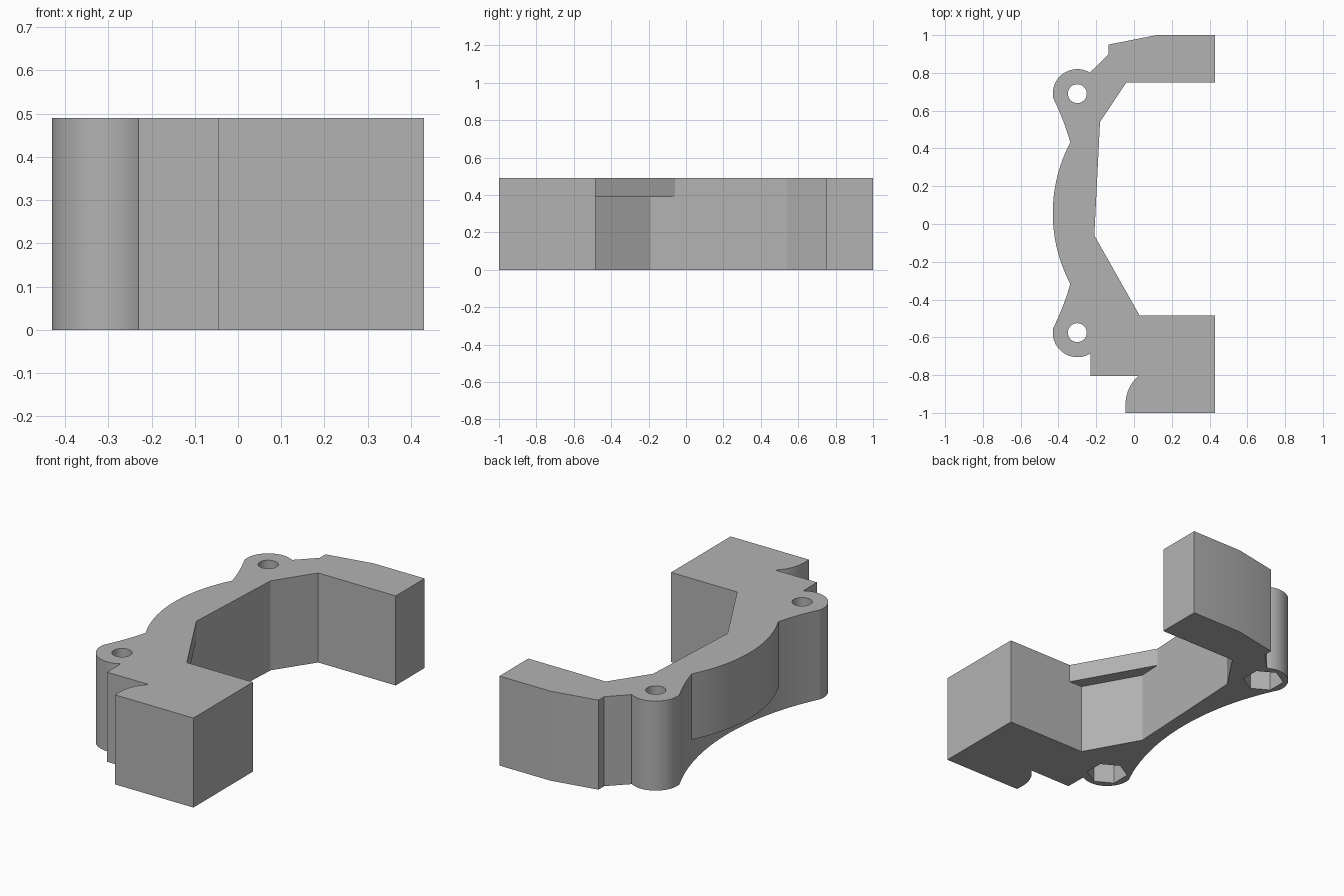
import bpy
import bmesh
from math import sin, cos, radians

if "Cube" in bpy.data.objects:
    bpy.data.objects.remove(bpy.data.objects["Cube"], do_unlink=True)

HEIGHT = 0.49
BOSSES = [(-0.30, 0.69), (-0.30, -0.575)]
MID_Y = 0.0575

grey = bpy.data.materials.new("plain_grey")
grey.use_nodes = True
grey.diffuse_color = (0.45, 0.45, 0.45, 1)
grey.node_tree.nodes["Principled BSDF"].inputs["Base Color"].default_value = grey.diffuse_color


def arc(center, radius, start, end, steps):
    """Points along a circular arc, angles in degrees."""
    angles = [radians(start + (end - start) * i / steps) for i in range(steps + 1)]
    return [(center[0] + radius * cos(a), center[1] + radius * sin(a)) for a in angles]


def prism(name, outline, bottom, top):
    """Extrude a flat outline between two heights."""
    bm = bmesh.new()
    face = bm.faces.new([bm.verts.new((x, y, bottom)) for x, y in outline])
    grown = bmesh.ops.extrude_face_region(bm, geom=[face])["geom"]
    verts = [g for g in grown if isinstance(g, bmesh.types.BMVert)]
    bmesh.ops.translate(bm, verts=verts, vec=(0, 0, top - bottom))
    bmesh.ops.recalc_face_normals(bm, faces=bm.faces)
    mesh = bpy.data.meshes.new(name)
    bm.to_mesh(mesh)
    bm.free()
    mesh.materials.append(grey)
    obj = bpy.data.objects.new(name, mesh)
    bpy.context.collection.objects.link(obj)
    return obj


def cut(body, cutter):
    """Subtract a cutter from the body and discard it."""
    cutter.hide_render = True
    mod = body.modifiers.new("cut", "BOOLEAN")
    mod.operation = "DIFFERENCE"
    mod.solver = "EXACT"
    mod.object = cutter
    bpy.context.view_layer.objects.active = body
    bpy.ops.object.modifier_apply(modifier=mod.name)
    bpy.data.objects.remove(cutter, do_unlink=True)


# Bracket outline, anticlockwise from the front corner
hollow = (-1.655, MID_Y)
outline = [(0.43, -1), (0.43, -0.485), (0.03, -0.485), (-0.21, -0.06),
           (-0.18, 0.54), (-0.04, 0.75), (0.43, 0.75), (0.43, 1),
           (0.12, 1), (-0.135, 0.95), (-0.135, 0.90), (-0.23, 0.805)]
outline += arc(BOSSES[0], 0.13, 58, 190, 24)
outline += arc(hollow, 1.37, 26, 15.9, 6)
outline += arc((0.372, MID_Y), 0.802, 152.1, 207.9, 28)[1:-1]
outline += arc(hollow, 1.37, -15.9, -26, 6)
outline += arc(BOSSES[1], 0.13, 170, 302, 24)
outline += [(-0.23, -0.805)]
outline += arc((0.155, -0.955), 0.2, 131, 180, 12)
outline += [(-0.045, -1)]
bracket = prism("bracket_body", outline, 0, HEIGHT)

# Hollow under the bulging outer wall
hollow_shape = arc(hollow, 1.37, -15.9, 15.9, 24)
hollow_shape += [(-0.6, hollow_shape[-1][1]), (-0.6, hollow_shape[0][1])]
cut(bracket, prism("hollow_cutter", hollow_shape, -0.1, 0.13))

# Recess below the inner lip
recess = [(-0.05, -0.485), (0.03, -0.485), (0.03, -0.06), (-0.21, -0.06), (-0.2165, -0.19)]
cut(bracket, prism("recess_cutter", recess, -0.1, 0.39))

# Bolt holes with hexagonal nut pockets
for boss in BOSSES:
    cut(bracket, prism("hole_cutter", arc(boss, 0.05, 0, 360, 32)[:-1], -0.1, 0.6))
    cut(bracket, prism("pocket_cutter", arc(boss, 0.105, 30, 390, 6)[:-1], -0.1, 0.18))

bpy.ops.object.select_all(action="DESELECT")
bracket.select_set(True)
bpy.context.view_layer.objects.active = bracket
bpy.ops.object.shade_smooth_by_angle(angle=radians(25))
